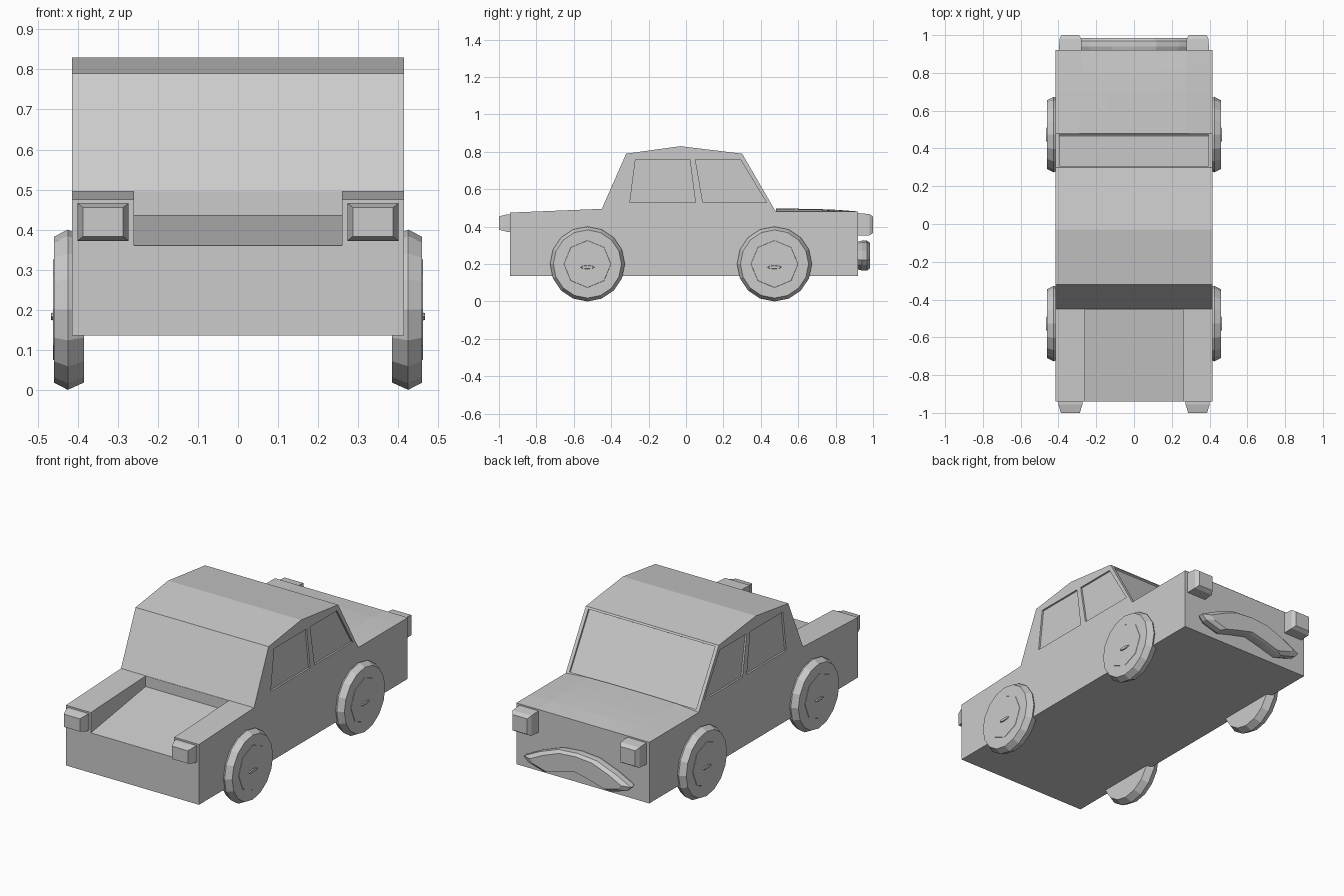
import bpy, bmesh, math

if "Cube" in bpy.data.objects:
    bpy.data.objects.remove(bpy.data.objects["Cube"])

grey = bpy.data.materials.new("plain_grey")
grey.diffuse_color = (0.6, 0.6, 0.6, 1)
grey.use_nodes = True
grey.node_tree.nodes["Principled BSDF"].inputs["Base Color"].default_value = grey.diffuse_color


def finish(name, bm):
    bmesh.ops.recalc_face_normals(bm, faces=bm.faces[:])
    me = bpy.data.meshes.new(name)
    bm.to_mesh(me)
    bm.free()
    me.materials.append(grey)
    ob = bpy.data.objects.new(name, me)
    bpy.context.collection.objects.link(ob)
    return ob


def loft(name, rings):
    """Closed solid through rings that share a point count."""
    bm = bmesh.new()
    loops = [[bm.verts.new(p) for p in r] for r in rings]
    n = len(loops[0])
    for a, b in zip(loops, loops[1:]):
        for i in range(n):
            j = (i + 1) % n
            bm.faces.new((a[i], a[j], b[j], b[i]))
    bm.faces.new(loops[0])
    bm.faces.new(loops[-1])
    return finish(name, bm)


def prism(name, profile, x0, x1):
    """Extrude a (y, z) profile along x."""
    return loft(name, [[(x, y, z) for y, z in profile] for x in (x0, x1)])


def cut(body, cutter):
    m = body.modifiers.new("cut", 'BOOLEAN')
    m.operation = 'DIFFERENCE'
    m.solver = 'EXACT'
    m.object = cutter
    bpy.context.view_layer.objects.active = body
    bpy.ops.object.modifier_apply(modifier=m.name)
    bpy.data.objects.remove(cutter)


# Body and cab in one side profile
body = prism("body", [(-.94, .135), (-.94, .475), (-.45, .495), (-.32, .79), (-.03, .83),
                      (.30, .79), (.48, .48), (.92, .48), (.92, .135)], -.415, .415)

# Open load bed with a sloping floor
cut(body, prism("bed_cutter", [(-1.04, .345), (-.452, .435), (-.452, .6), (-1.04, .6)], -.26, .26))

# Recessed windscreen
ny, nz = .865 * .01, .502 * .01
top, low = (.306, .78), (.474, .491)
cut(body, prism("windscreen_cutter",
                [(top[0] - ny, top[1] - nz), (top[0] + 3 * ny, top[1] + 3 * nz),
                 (low[0] + 3 * ny, low[1] + 3 * nz), (low[0] - ny, low[1] - nz)], -.395, .395))

# Recessed side windows
panes = [[(-.30, .53), (.05, .53), (.02, .76), (-.27, .76)],
         [(.09, .53), (.43, .53), (.29, .76), (.05, .76)]]
for s in (-1, 1):
    for pane in panes:
        cut(body, prism("window_cutter", pane, s * .405, s * .45))

# Gently bulged bonnet skin
bm = bmesh.new()
bmesh.ops.create_grid(bm, x_segments=6, y_segments=4, size=1)
for v in bm.verts:
    u, t = v.co.x, (v.co.y + 1) / 2
    v.co = (u * .413, .48 + .44 * t, .481 + .015 * (1 - u ** 4) * (1 - t ** 3))
finish("bonnet", bm)


# Lamps at both ends
def rect(xc, y, zc, hx, hz):
    return [(xc - hx, y, zc - hz), (xc + hx, y, zc - hz), (xc + hx, y, zc + hz), (xc - hx, y, zc + hz)]


for s, side in ((-1, "left"), (1, "right")):
    loft(side + "_rear_lamp", [rect(s * .337, -.93, .419, .064, .047),
                               rect(s * .337, -.955, .419, .064, .047),
                               rect(s * .337, -1.0, .419, .050, .036)])
    loft(side + "_front_lamp", [rect(s * .337, .91, .412, .060, .061),
                                rect(s * .337, .98, .410, .058, .057),
                                rect(s * .337, 1.0, .410, .046, .044)])

# Arched, lip-like bumper
half = [(.12, .315), (.24, .27), (.335, .222), (.31, .195), (.21, .166), (.11, .195)]
lip = [(0, .325)] + half + [(0, .222)] + [(-x, z) for x, z in reversed(half)]
loft("bumper", [[(x * k, y, .24 + (z - .24) * k) for x, z in lip]
                for y, k in ((.915, .92), (.94, 1), (.968, 1), (.985, .85))])


# Wheels with a peaked tread, a thin hubcap and a small hub
def ring(x, y, z, ry, rz, n=16):
    return [(x, y + ry * math.sin(2 * math.pi * i / n), z + rz * math.cos(2 * math.pi * i / n))
            for i in range(n)]


for s, side in ((-1, "left"), (1, "right")):
    for y, end in ((-.527, "rear"), (.473, "front")):
        tag = side + "_" + end
        loft(tag + "_wheel", [ring(s * x, y, .2, r, r)
                              for x, r in ((.385, .182), (.425, .2), (.46, .182))])
        loft(tag + "_hubcap", [ring(s * x, y, .2, r, r, 8) for x, r in ((.455, .13), (.4615, .125))])
        loft(tag + "_hub", [ring(s * x, y, .183, a, b, 8)
                            for x, a, b in ((.455, .042, .012), (.467, .034, .008))])
